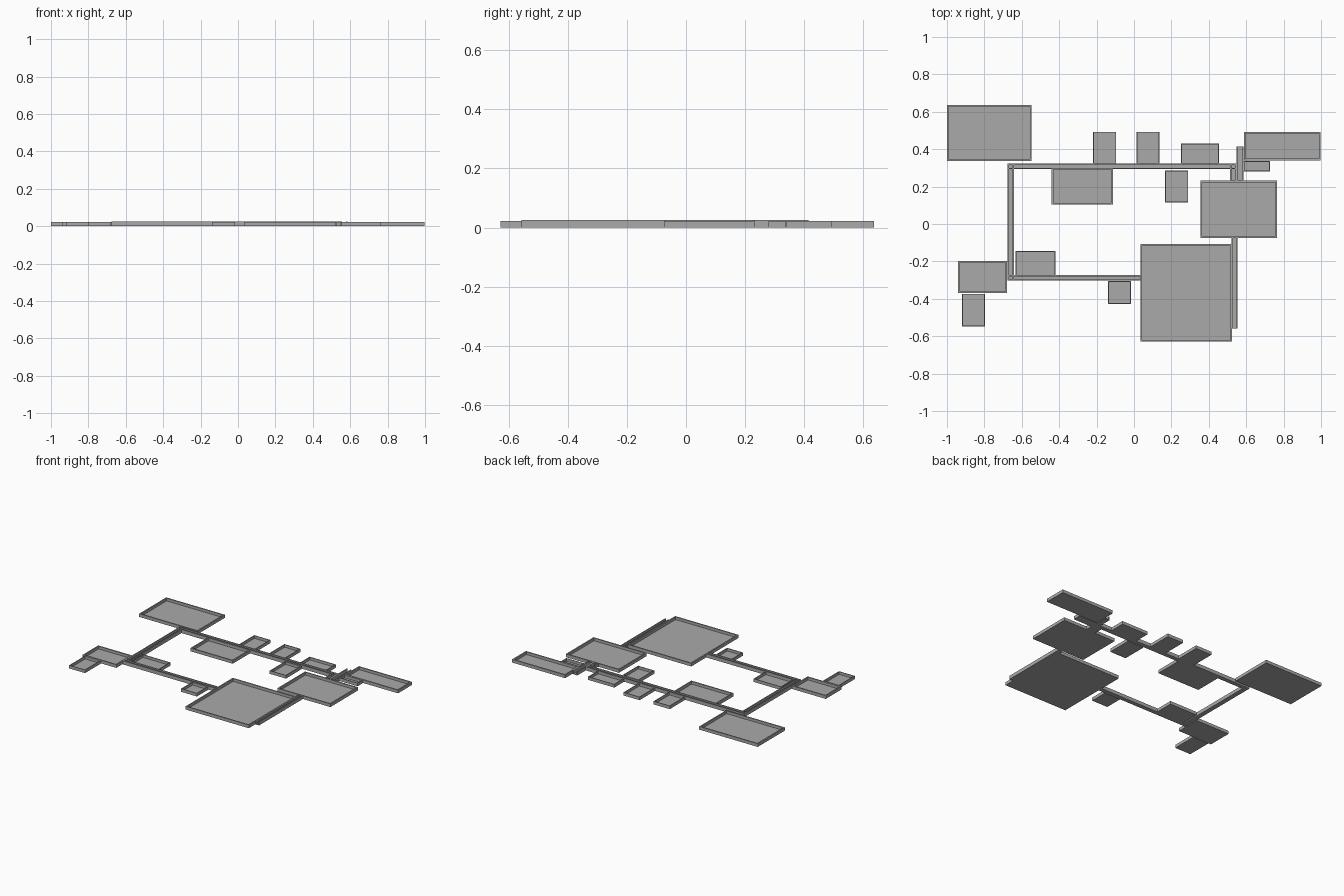
import bpy
import bmesh

cube = bpy.data.objects.get("Cube")
if cube:
    bpy.data.objects.remove(cube, do_unlink=True)

grey = bpy.data.materials.new("stone grey")
grey.use_nodes = True
grey.diffuse_color = (0.4, 0.4, 0.4, 1)
grey.node_tree.nodes["Principled BSDF"].inputs["Base Color"].default_value = (0.4, 0.4, 0.4, 1)

FLOOR = 0.003


def add_box(bm, x0, x1, y0, y1, z0, z1):
    verts = bmesh.ops.create_cube(bm, size=1)["verts"]
    for v in verts:
        v.co = (x1 if v.co.x > 0 else x0, y1 if v.co.y > 0 else y0, z1 if v.co.z > 0 else z0)


def tray(name, x0, x1, y0, y1, height, wall, sides):
    """Floor slab with upright walls on the chosen sides: W, E, S, N."""
    bm = bmesh.new()
    add_box(bm, x0, x1, y0, y1, 0, FLOOR)
    if "W" in sides:
        add_box(bm, x0, x0 + wall, y0, y1, FLOOR, height)
    if "E" in sides:
        add_box(bm, x1 - wall, x1, y0, y1, FLOOR, height)
    a = x0 + wall if "W" in sides else x0
    b = x1 - wall if "E" in sides else x1
    if "S" in sides:
        add_box(bm, a, b, y0, y0 + wall, FLOOR, height)
    if "N" in sides:
        add_box(bm, a, b, y1 - wall, y1, FLOOR, height)
    mesh = bpy.data.meshes.new(name)
    bm.to_mesh(mesh)
    bm.free()
    mesh.materials.append(grey)
    bpy.context.collection.objects.link(bpy.data.objects.new(name, mesh))


# Walled rooms: x range, y range
rooms = {
    "north_west_hall": (-1.0, -0.548, 0.338, 0.637),
    "north_room_left": (-0.22, -0.095, 0.32, 0.493),
    "north_room_middle": (0.013, 0.137, 0.32, 0.493),
    "north_room_right": (0.252, 0.455, 0.32, 0.43),
    "north_east_hall": (0.588, 0.997, 0.34, 0.493),
    "north_east_closet": (0.585, 0.727, 0.28, 0.337),
    "east_hall": (0.355, 0.765, -0.074, 0.232),
    "inner_room_right": (0.165, 0.29, 0.114, 0.286),
    "inner_room_left": (-0.44, -0.113, 0.103, 0.3),
    "great_hall": (0.035, 0.524, -0.629, -0.108),
    "south_closet": (-0.14, -0.017, -0.428, -0.305),
    "west_inner_room": (-0.633, -0.42, -0.28, -0.145),
    "west_hall": (-0.94, -0.68, -0.37, -0.198),
    "south_west_room": (-0.92, -0.797, -0.547, -0.373),
}
for name, (x0, x1, y0, y1) in rooms.items():
    wall = 0.009 if (x1 - x0) * (y1 - y0) > 0.04 else 0.005
    tray(name, x0, x1, y0, y1, 0.022, wall, "WESN")

# Passages with walls along their length
passages = {
    "north_passage": (-0.675, 0.548, 0.293, 0.323, "SN"),
    "west_passage": (-0.675, -0.642, -0.303, 0.323, "WE"),
    "south_passage": (-0.675, 0.04, -0.303, -0.273, "SN"),
    "east_passage": (0.522, 0.553, -0.558, -0.07, "WE"),
    "link_passage": (0.513, 0.548, 0.228, 0.323, "WE"),
    "upper_link_passage": (0.548, 0.585, 0.23, 0.415, "WE"),
}
for name, (x0, x1, y0, y1, sides) in passages.items():
    tray(name, x0, x1, y0, y1, 0.025, 0.007, sides)
